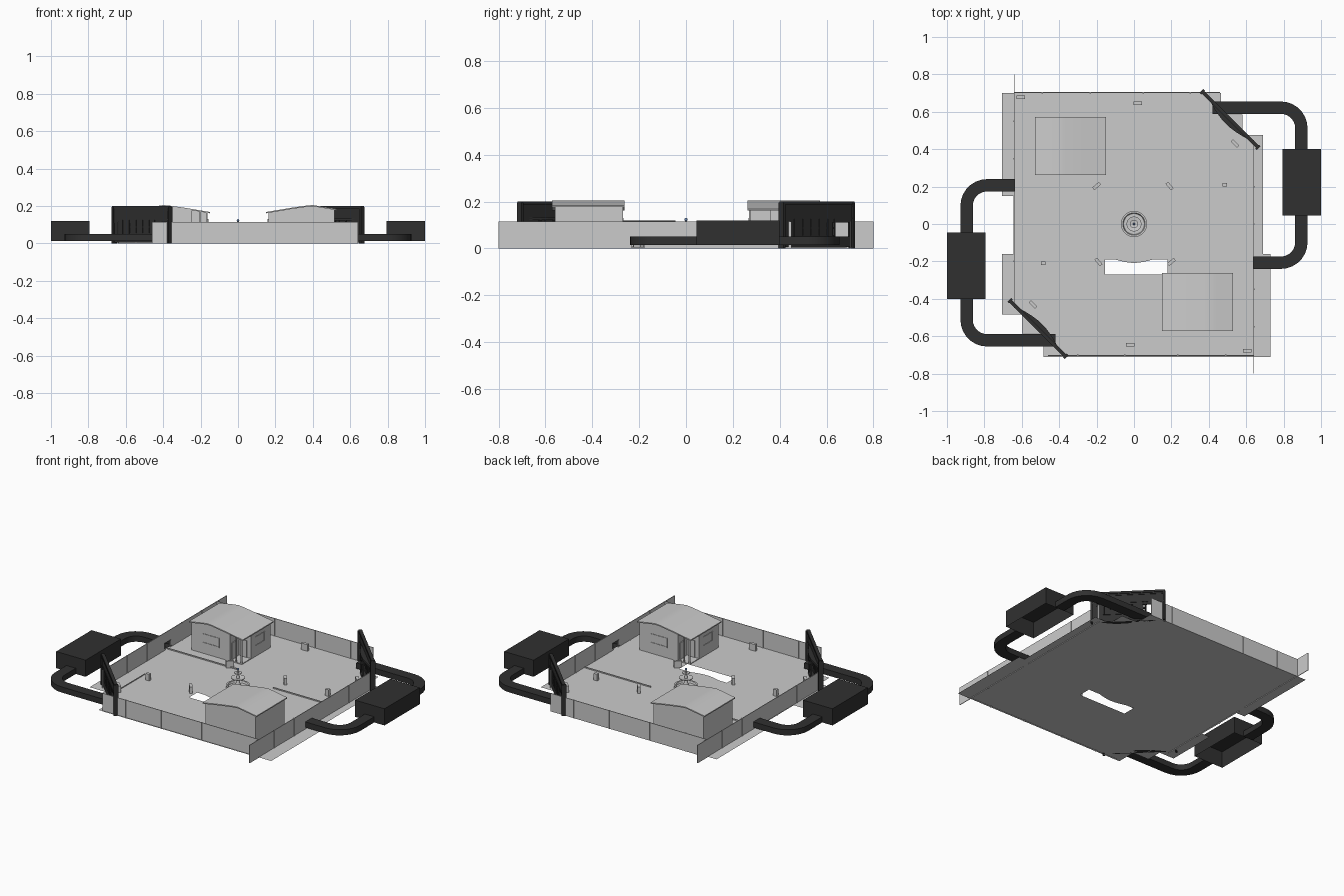
import bpy, bmesh, math
from mathutils import Matrix, Vector

if "Cube" in bpy.data.objects:
    bpy.data.objects.remove(bpy.data.objects["Cube"])

dark = bpy.data.materials.new("dark_metal")
dark.diffuse_color = (0.03, 0.03, 0.03, 1)
dark.use_nodes = True
dark.node_tree.nodes["Principled BSDF"].inputs["Base Color"].default_value = dark.diffuse_color
blue = bpy.data.materials.new("blue_ball")
blue.diffuse_color = (0.15, 0.25, 0.45, 1)
blue.use_nodes = True
blue.node_tree.nodes["Principled BSDF"].inputs["Base Color"].default_value = blue.diffuse_color
SIDES = (("west", Matrix.Identity(4)), ("east", Matrix.Rotation(math.pi, 4, 'Z')))


def finish(name, bm, mat=None, M=None, smooth=False):
    if M is not None:
        bm.transform(M)
    me = bpy.data.meshes.new(name)
    bm.to_mesh(me)
    bm.free()
    ob = bpy.data.objects.new(name, me)
    bpy.context.collection.objects.link(ob)
    if mat:
        me.materials.append(mat)
    if smooth:
        bpy.context.view_layer.objects.active = ob
        ob.select_set(True)
        bpy.ops.object.shade_smooth_by_angle(angle=math.radians(35))
        ob.select_set(False)
    return ob


def add_box(bm, x0, x1, y0, y1, z0, z1, rot=0):
    M = (Matrix.Translation(((x0 + x1) / 2, (y0 + y1) / 2, (z0 + z1) / 2))
         @ Matrix.Rotation(rot, 4, 'Z') @ Matrix.Diagonal((x1 - x0, y1 - y0, z1 - z0, 1)))
    return bmesh.ops.create_cube(bm, size=1, matrix=M)["verts"]


def boxes(name, items, mat=None, M=None):
    bm = bmesh.new()
    for it in items:
        add_box(bm, *it)
    return finish(name, bm, mat, M)


def prism(bm, pts, vec):
    f = bm.faces.new([bm.verts.new(p) for p in pts])
    ext = bmesh.ops.extrude_face_region(bm, geom=[f], use_keep_orig=True)
    bmesh.ops.translate(bm, vec=vec, verts=[v for v in ext["geom"] if isinstance(v, bmesh.types.BMVert)])
    bmesh.ops.recalc_face_normals(bm, faces=bm.faces)


# Courtyard floor: stepped outline with the curved pit cut out
outline = [(-.705, .7), (.465, .7), (.465, .585), (.58, .585), (.58, .475), (.69, .475),
           (.69, -.16), (.73, -.16), (.73, -.71), (-.485, -.71), (-.485, -.585), (-.6, -.585),
           (-.6, -.485), (-.705, -.485), (-.705, -.16), (-.645, -.16), (-.645, .15), (-.705, .15)]
pit = [(-.155, -.27), (.18, -.27), (.18, -.19)]
pit += [(.1 - .025 * i, -.19 - .018 * math.sin(math.pi * i / 8)) for i in range(9)] + [(-.155, -.19)]
cu = bpy.data.curves.new("courtyard_floor", 'CURVE')
cu.dimensions, cu.fill_mode = '2D', 'FRONT'
for loop in (outline, pit):
    sp = cu.splines.new('POLY')
    sp.points.add(len(loop) - 1)
    for p, (x, y) in zip(sp.points, loop):
        p.co = (x, y, 0, 1)
    sp.use_cyclic_u = True
tmp = bpy.data.objects.new("floor_outline", cu)
bpy.context.collection.objects.link(tmp)
bpy.context.view_layer.update()
me = bpy.data.meshes.new_from_object(tmp.evaluated_get(bpy.context.evaluated_depsgraph_get()))
bpy.data.objects.remove(tmp)
floor = bpy.data.objects.new("courtyard_floor", me)
floor.location.z = 0.004
bpy.context.collection.objects.link(floor)

# Low curbs dividing the paving
boxes("paving_curbs", [(-.64, -.15, .198, .204, .004, .011), (.17, .635, .108, .114, .004, .011),
                       (-.547, -.543, -.58, -.16, .004, .009)])


def tube(name, path, M, hw=.033, z0=.014, z1=.05):
    # Rectangular passage swept along a flat path
    bm = bmesh.new()
    rings = []
    for i, p in enumerate(path):
        t = (path[min(i + 1, len(path) - 1)] - path[max(i - 1, 0)]).normalized()
        n = Vector((-t.y, t.x)) * hw
        rings.append([bm.verts.new((q.x, q.y, z)) for q, z in
                      ((p + n, z0), (p - n, z0), (p - n, z1), (p + n, z1))])
    for a, b in zip(rings, rings[1:]):
        for j in range(4):
            bm.faces.new((a[j], a[(j + 1) % 4], b[(j + 1) % 4], b[j]))
    bmesh.ops.recalc_face_normals(bm, faces=bm.faces)
    finish(name, bm, dark, M, True)


def bend(cx, cy, r, a0, a1, n=7):
    return [Vector((cx + r * math.cos(math.radians(a0 + (a1 - a0) * i / n)),
                    cy + r * math.sin(math.radians(a0 + (a1 - a0) * i / n)))) for i in range(n + 1)]


for side, M in SIDES:
    # Perimeter walls with an opening at the passage mouth
    boxes(side + "_long_wall", [(-.642, -.638, -.45, .18, 0, .115), (-.642, -.638, .23, .8, 0, .115),
                                (-.642, -.638, .18, .23, .05, .115)], None, M)
    boxes(side + "_end_wall", [(-.64, .46, .701, .705, 0, .115)]
          + [(x - .004, x + .004, .697, .707, 0, .115) for x in (-.49, -.235, .05, .3)], None, M)
    boxes(side + "_wall_ribs", [(-.645, -.635, y - .004, y + .004, 0, .115)
                                for y in (-.2, 0, .35, .55)], None, M)

    # Outer room, open underneath, and its two curved passages
    bm = bmesh.new()
    add_box(bm, -1, -.793, -.4, -.045, .014, .12)
    bmesh.ops.delete(bm, geom=[f for f in bm.faces if f.normal.z < -.9], context='FACES')
    finish(side + "_outer_room", bm, dark, M)
    tube(side + "_gate_passage", [Vector((-.42, -.622))] + bend(-.785, -.512, .11, 270, 180)
         + [Vector((-.895, -.4))], M)
    tube(side + "_wall_passage", [Vector((-.895, -.045))] + bend(-.785, .097, .11, 180, 90)
         + [Vector((-.635, .207))], M)

    # Diagonal gate facade, local x along the facade and +y towards the yard
    G = M @ Matrix.Translation((-.515, -.56, 0)) @ Matrix.Rotation(math.radians(-45), 4, 'Z')
    parts = [(-.21, .21, -.004, .004, .11, .19), (-.21, .09, -.003, .003, .005, .11),
             (.09, .19, -.004, .004, .005, .05), (.19, .21, -.004, .004, .005, .11),
             (-.215, .215, -.009, .011, .187, .2), (-.21, .21, -.007, .008, .176, .182),
             (-.21, .21, -.007, .008, .125, .132)]
    parts += [(s - .006, s + .006, -.012, .016, 0, .195) for s in (-.21, .21)]
    parts += [(x - .003, x + .003, -.007, .007, .05, .125) for x in (-.14, -.09, -.04, .01, .06, .1)]
    parts += [(-.14, .1, -.006, .006, z, z + .005) for z in (.05, .085)]
    boxes(side + "_gate_facade", parts, dark, G)
    bm = bmesh.new()
    arc = [(-.17 + .034 * i, .034 * math.sin(math.pi * i / 10)) for i in range(11)]
    for z, h in ((.122, .012), (.004, .008)):
        prism(bm, [(x, y, z) for x, y in arc], (0, 0, h))
    for x, y in arc[2:-1:2]:
        add_box(bm, x - .003, x + .003, y - .008, y - .002, .01, .124)
    finish(side + "_gate_canopy", bm, dark, G)

    # House: L-shaped walls around a corner porch
    x0, x1, xp, y0, y1, yp = -.515, -.162, -.245, .27, .56, .36
    bm = bmesh.new()
    for a, b, za, zb in ((x0, -.4, .182, .2), (-.4, xp, .2, .18)):
        prism(bm, [(a, y0, .004), (b, y0, .004), (b, y0, zb), (a, y0, za)], (0, y1 - y0, 0))
    prism(bm, [(xp, yp, .004), (x1, yp, .004), (x1, yp, .164), (xp, yp, .18)], (0, y1 - yp, 0))
    finish(side + "_house_walls", bm, None, M)
    roof = [(-.53, .184), (-.44, .199), (-.4, .205), (-.37, .203), (-.28, .19), (-.15, .168)]
    bm = bmesh.new()
    prism(bm, [(x, .262, z) for x, z in roof] + [(x, .262, z - .007) for x, z in reversed(roof)],
          (0, .31, 0))
    finish(side + "_house_roof", bm, None, M, True)
    # Porch post, door, window frames and step
    boxes(side + "_house_trim", [
        (-.17, -.162, y0, y0 + .008, .004, .165), (-.205, -.2, y0, y0 + .005, .004, .17),
        (xp, xp + .004, .285, .335, .008, .115), (xp - .005, x1, y0, yp, .004, .009),
        (-.235, -.19, yp - .003, yp, .009, .115),
        (-.44, -.32, y0 - .003, y0, .07, .075), (-.44, -.32, y0 - .003, y0, .125, .13),
        (-.44, -.435, y0 - .003, y0, .07, .13), (-.325, -.32, y0 - .003, y0, .07, .13),
        (x1, x1 + .003, .4, .5, .07, .075), (x1, x1 + .003, .4, .5, .125, .13),
        (x1, x1 + .003, .4, .405, .07, .13), (x1, x1 + .003, .495, .5, .07, .13)], None, M)

    # Stone blocks scattered on the yard
    blocks = [(-.605, .678, 0), (.02, .645, 0), (.19, .203, -50), (-.2, .203, 40),
              (-.485, -.21, 0), (-.54, -.43, -45)]
    boxes(side + "_blocks", [(x - w, x + w, y - .009, y + .009, .004, .046, math.radians(a))
                             for x, y, a in blocks for w in [.012 if x == -.485 else .023]], None, M)

# Fountain: basin, stem and two bowls turned around the centre
prof = [(.07, .004), (.07, .022), (.06, .022), (.056, .01), (.02, .01), (.014, .03), (.009, .055),
        (.04, .066), (.04, .07), (.01, .066), (.006, .09), (.022, .098), (.022, .101),
        (.005, .099), (.004, .12), (0, .12)]
bm = bmesh.new()
vs = [bm.verts.new((r, 0, z)) for r, z in prof]
es = [bm.edges.new(p) for p in zip(vs, vs[1:])]
bmesh.ops.spin(bm, geom=vs + es, cent=(0, 0, 0), axis=(0, 0, 1), angle=2 * math.pi, steps=20)
bmesh.ops.remove_doubles(bm, verts=bm.verts, dist=1e-5)
bmesh.ops.recalc_face_normals(bm, faces=bm.faces)
finish("fountain", bm, None, None, True)
bm = bmesh.new()
bmesh.ops.create_uvsphere(bm, u_segments=12, v_segments=8, radius=.007, matrix=Matrix.Translation((0, 0, .123)))
finish("fountain_ball", bm, blue, None, True)
